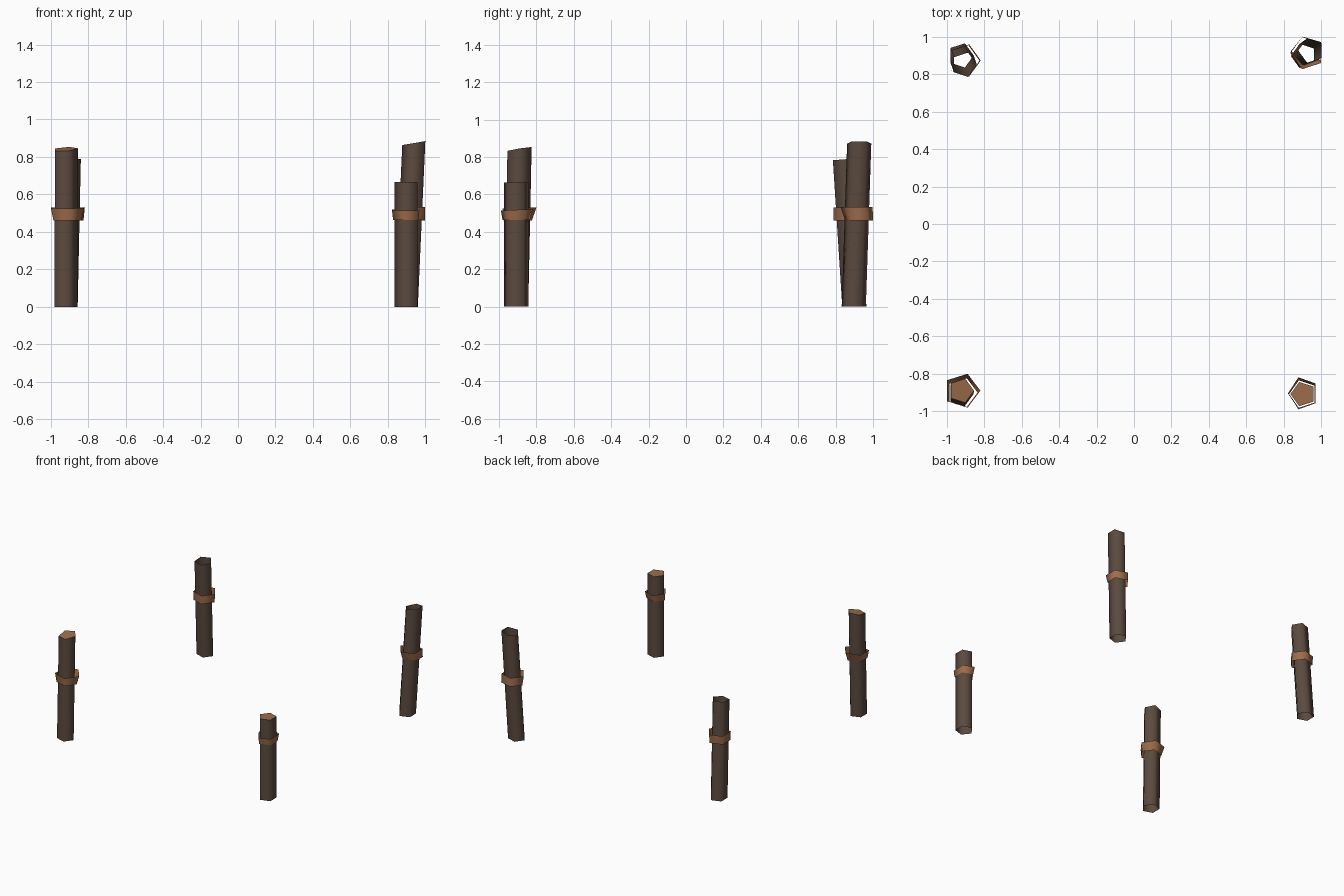
import bpy, bmesh, math

if "Cube" in bpy.data.objects:
    bpy.data.objects.remove(bpy.data.objects["Cube"])

def mat(name, c):
    m = bpy.data.materials.new(name)
    m.diffuse_color = (*c, 1)
    m.use_nodes = True
    m.node_tree.nodes["Principled BSDF"].inputs["Base Color"].default_value = m.diffuse_color
    return m

BARK = mat("dark bark", (0.105, 0.069, 0.049))
WOOD = mat("cut wood and rope", (0.34, 0.152, 0.072))
SIDES = 5

def ring(bm, cx, cy, rx, ry, turn, zf):
    """Pentagon ring; zf(dx, dy) gives the height of each corner."""
    out = []
    for i in range(SIDES):
        a = turn + 2 * math.pi * i / SIDES
        dx, dy = rx * math.cos(a), ry * math.sin(a)
        out.append(bm.verts.new((cx + dx, cy + dy, zf(dx, dy))))
    return out

def tube(name, low, high, cap, material, smooth):
    """Open pentagonal tube between two rings, optionally capped on top."""
    bm = bmesh.new()
    a, b = ring(bm, *low), ring(bm, *high)
    for i in range(SIDES):
        j = (i + 1) % SIDES
        f = bm.faces.new((a[i], a[j], b[j], b[i]))
        f.smooth = smooth
    if cap:
        # separate cap corners keep the rim sharp
        f = bm.faces.new([bm.verts.new(v.co) for v in b])
        f.material_index = 1
    me = bpy.data.meshes.new(name)
    bm.to_mesh(me)
    bm.free()
    me.materials.append(material)
    me.materials.append(WOOD)
    ob = bpy.data.objects.new(name, me)
    bpy.context.collection.objects.link(ob)

R = 0.068
# name, turn, bottom centre, top centre, (height, x slope, y slope), capped,
# band bottom (cx, cy, rx, ry, z), band top (cx, cy, rx, ry, z, y slope)
POSTS = [
    ("front_left", 0, (-.925, -.908), (-.922, -.89), (.842, .06, .16), True,
     (-.918, -.9, .083, .08, .46), (-.919, -.89, .099, .095, .528, .03)),
    ("front_right", math.pi, (.903, -.908), (.903, -.908), (.665, 0, 0), True,
     (.903, -.908, .075, .077, .463), (.903, -.904, .081, .09, .518, .05)),
    ("back_right", math.pi, (.905, .897), (.945, .926), (.875, .17, 0), False,
     (.927, .925, .088, .079, .462), (.925, .912, .09, .09, .532, 0)),
    ("back_left", 0, (-.924, .9), (-.907, .85), (.788, 0, .08), False,
     (-.91, .872, .085, .087, .46), (-.908, .873, .09, .09, .53, 0)),
]

for name, turn, lo, hi, (h, sx, sy), cap, bl, bh in POSTS:
    # post
    tube(name + "_post", (*lo, R, R, turn, lambda x, y: 0),
         (*hi, R, R, turn, lambda x, y: h + sx * x + sy * y), cap, BARK, True)
    # flared loose binding
    tube(name + "_band", (*bl[:4], turn, lambda x, y: bl[4]),
         (*bh[:4], turn, lambda x, y: bh[4] + bh[5] * y), False, WOOD, True)
